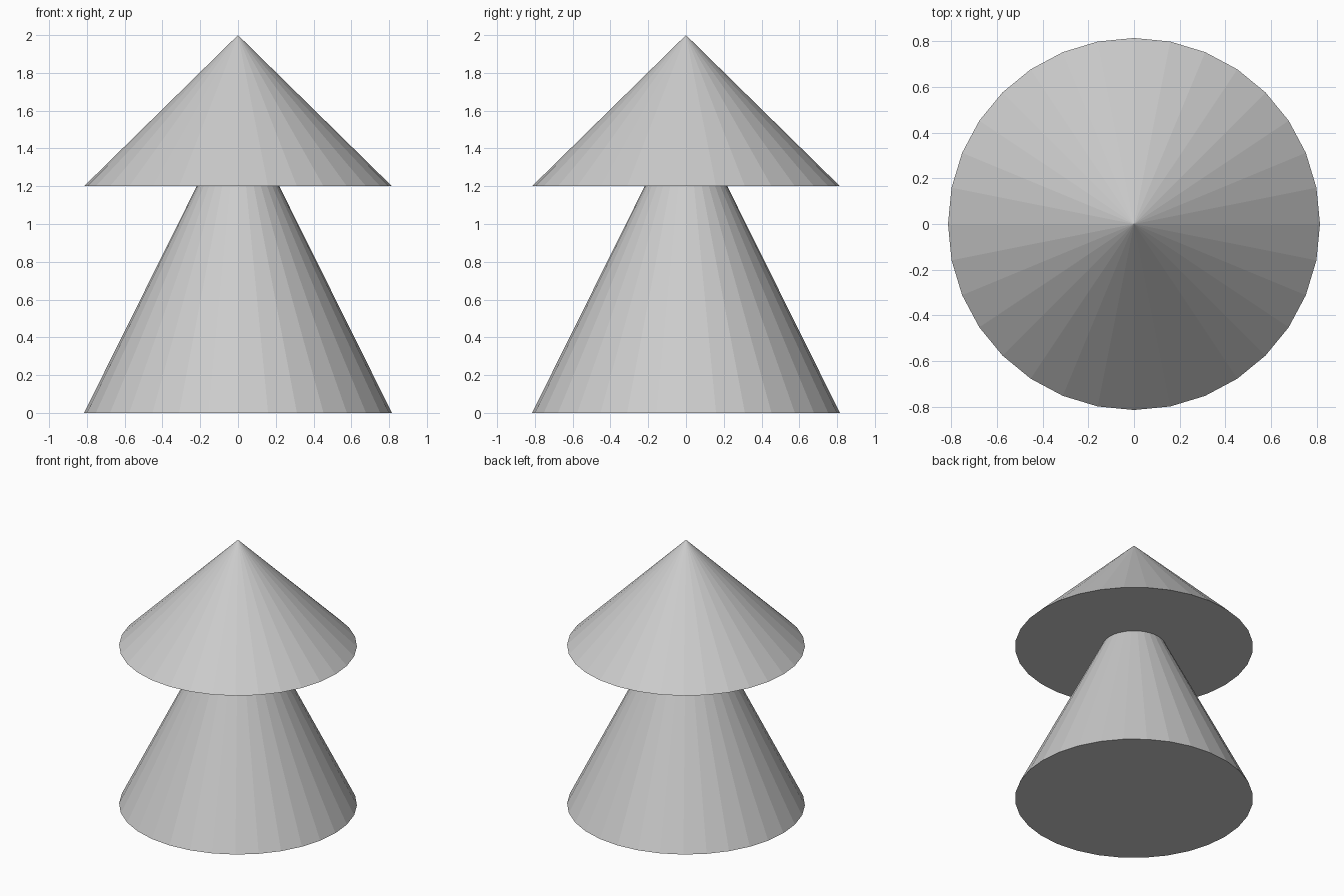
import bpy

if "Cube" in bpy.data.objects:
    bpy.data.objects.remove(bpy.data.objects["Cube"])


def cone(name, radius, bottom, top):
    """32-sided flat-shaded cone standing on height `bottom`."""
    bpy.ops.mesh.primitive_cone_add(
        vertices=32, radius1=radius, radius2=0, depth=top - bottom,
        location=(0, 0, (bottom + top) / 2))
    bpy.context.object.name = name


# Tall lower cone, its tip hidden inside the upper one
cone("lower_cone", 0.815, 0.0, 1.64)
# Wide cap cone on top
cone("upper_cone", 0.815, 1.2, 2.0)
